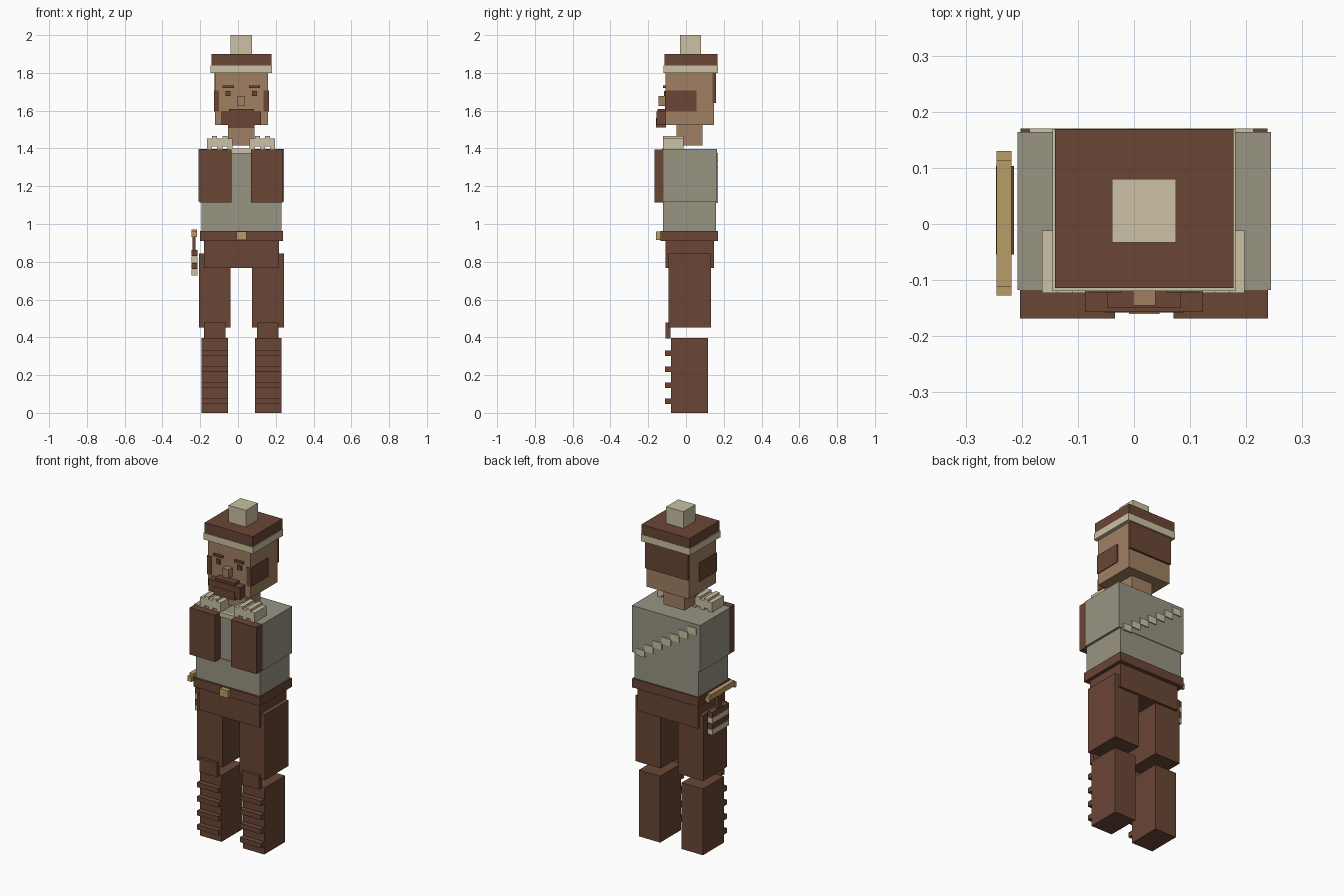
import bpy
import bmesh

if "Cube" in bpy.data.objects:
    bpy.data.objects.remove(bpy.data.objects["Cube"], do_unlink=True)


def material(name, *rgb):
    lin = [((c / 255 + 0.055) / 1.055) ** 2.4 for c in rgb] + [1]
    mat = bpy.data.materials.new(name)
    mat.use_nodes = True
    mat.diffuse_color = lin
    mat.node_tree.nodes["Principled BSDF"].inputs["Base Color"].default_value = lin
    return mat


BROWN = material("brown leather", 106, 70, 53)
GREY = material("grey cloth", 152, 149, 131)
SKIN = material("skin", 160, 128, 98)
CREAM = material("cream wool", 203, 193, 163)
GOLD = material("brass", 186, 156, 103)


def blocks(name, mat, *boxes):
    """One object made of boxes, each given as (x range, y range, z range)."""
    bm = bmesh.new()
    for box in boxes:
        cube = bmesh.ops.create_cube(bm, size=1)["verts"]
        for v in cube:
            for axis, (lo, hi) in enumerate(box):
                v.co[axis] = hi if v.co[axis] > 0 else lo
    mesh = bpy.data.meshes.new(name)
    bm.to_mesh(mesh)
    bm.free()
    mesh.materials.append(mat)
    obj = bpy.data.objects.new(name, mesh)
    bpy.context.collection.objects.link(obj)
    return obj


MID = 0.018  # the body's centre line


def pair(name, mat, inner, outer, y, z):
    """Matching parts either side of the centre line."""
    blocks("left_" + name, mat, ((MID + inner, MID + outer), y, z))
    blocks("right_" + name, mat, ((MID - outer, MID - inner), y, z))


def centred(name, mat, half, y, z):
    blocks(name, mat, ((MID - half, MID + half), y, z))


# Hat
centred("hat_bobble", CREAM, 0.057, (-0.033, 0.08), (1.9, 2.0))
centred("hat_crown", BROWN, 0.159, (-0.114, 0.168), (1.84, 1.9))
centred("hat_band", CREAM, 0.163, (-0.119, 0.169), (1.8, 1.84))

# Head and face
centred("head", SKIN, 0.141, (-0.108, 0.147), (1.525, 1.8))
centred("neck", SKIN, 0.07, (-0.05, 0.088), (1.415, 1.525))
centred("back_hair", BROWN, 0.142, (0.14, 0.159), (1.64, 1.8))
pair("sideburn", BROWN, 0.118, 0.146, (-0.112, 0.055), (1.595, 1.706))
pair("eyebrow", BROWN, 0.04, 0.099, (-0.122, -0.1), (1.72, 1.733))
pair("eye", BROWN, 0.057, 0.083, (-0.117, -0.1), (1.677, 1.704))
centred("nose", SKIN, 0.02, (-0.145, -0.1), (1.624, 1.677))
centred("moustache", BROWN, 0.066, (-0.15, -0.1), (1.595, 1.61))
centred("beard", BROWN, 0.105, (-0.156, -0.1), (1.523, 1.595))
centred("beard_tip", BROWN, 0.07, (-0.158, -0.106), (1.51, 1.56))

# Torso
centred("chest", GREY, 0.226, (-0.118, 0.164), (1.118, 1.396))
centred("waist", GREY, 0.212, (-0.122, 0.16), (0.95, 1.12))
centred("collar", CREAM, 0.052, (-0.127, -0.11), (1.372, 1.399))
pair("vest_panel", BROWN, 0.052, 0.221, (-0.168, -0.115), (1.115, 1.395))

# Fleece collar pads: strips alternately raised
for side, start in (("left", 0.062), ("right", -0.164)):
    width = 0.027
    strips = []
    for i in range(5):
        x, lift = start + i * width, 0.014 * (i % 2)
        strips.append(((x, x + width), (-0.123, -0.012), (1.395 + lift, 1.453 + lift)))
    blocks(side + "_fleece_pad", CREAM, *strips)

# Stepped strap climbing across the back
steps = []
for i in range(7):
    x, z = 0.213 - i * 0.057, 1.11 + i * 0.0375
    steps.append(((x - 0.057, x), (0.15, 0.17), (z, z + 0.04)))
blocks("back_strap", CREAM, *steps)

# Belt and hips
centred("belt", BROWN, 0.22, (-0.134, 0.17), (0.91, 0.963))
centred("belt_buckle", GOLD, 0.027, (-0.16, -0.13), (0.915, 0.96))
centred("hips", BROWN, 0.199, (-0.108, 0.147), (0.766, 0.912))

# Legs
pair("thigh", BROWN, 0.057, 0.225, (-0.092, 0.132), (0.453, 0.845))
pair("knee_pad", BROWN, 0.083, 0.197, (-0.108, -0.081), (0.395, 0.478))
pair("boot", BROWN, 0.071, 0.212, (-0.08, 0.117), (0, 0.397))
for i in range(4):
    z = 0.048 + i * 0.0845
    pair("boot_strap_%d" % (i + 1), BROWN, 0.071, 0.212, (-0.11, -0.078), (z, z + 0.029))

# Hilt hanging at the right hip
guard_x = (-0.245, -0.218)
blocks("hilt_guard", GOLD,
       (guard_x, (-0.111, 0.113), (0.94, 0.972)),
       (guard_x, (-0.127, -0.111), (0.93, 0.96)),
       (guard_x, (0.113, 0.13), (0.93, 0.96)))
blocks("hilt_post", BROWN, ((-0.242, -0.224), (0.005, 0.045), (0.86, 0.945)))
for i, mat in enumerate((BROWN, CREAM, BROWN, CREAM)):
    z = 0.83 - i * 0.0345
    blocks("hilt_wrap_%d" % (i + 1), mat, ((-0.246, -0.214), (-0.054, 0.103), (z, z + 0.032)))
